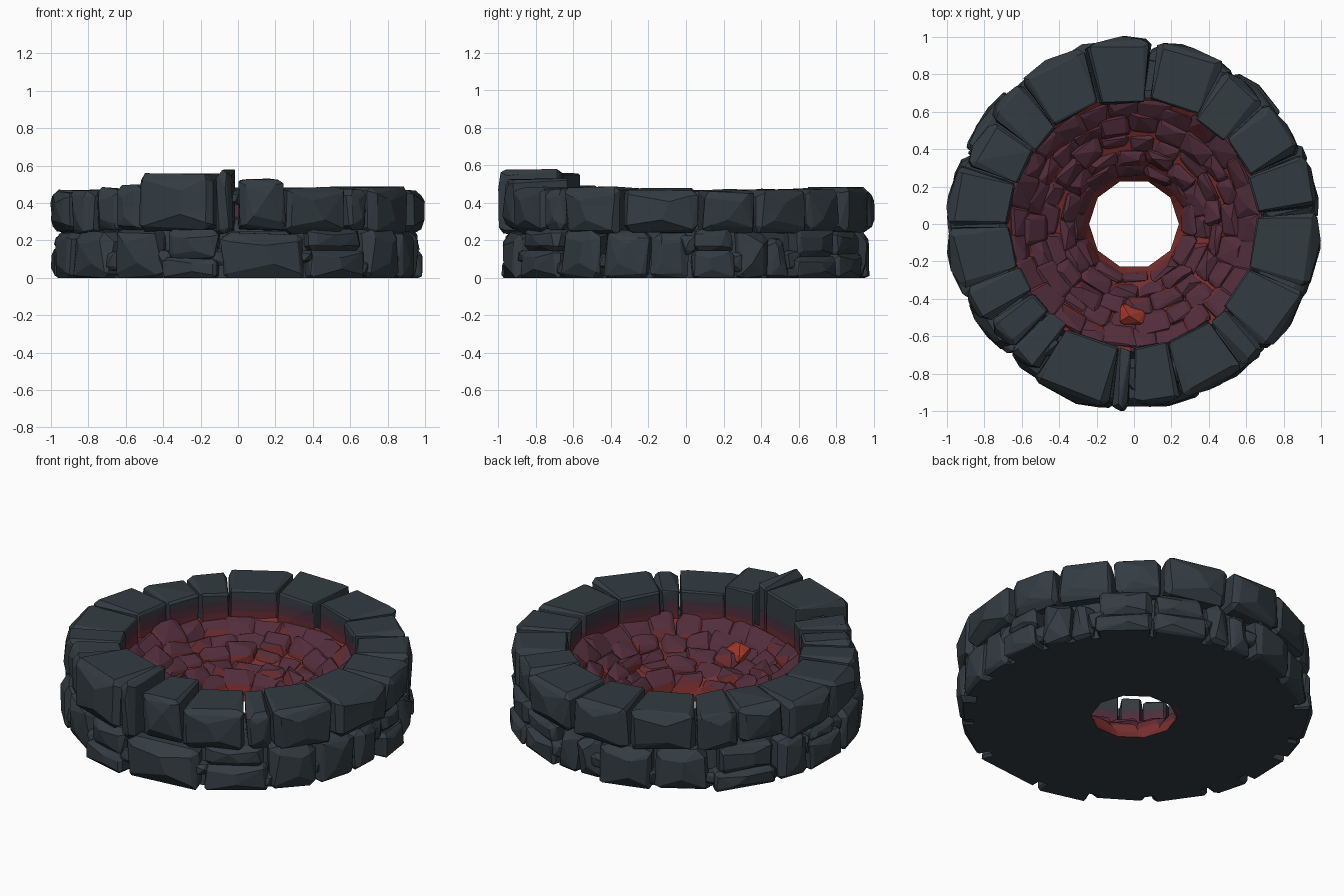
import bpy, bmesh, math, random
from mathutils import Vector

if "Cube" in bpy.data.objects:
    bpy.data.objects.remove(bpy.data.objects["Cube"])

random.seed(11)
R = random.uniform


def material(name, rgb):
    m = bpy.data.materials.new(name)
    m.diffuse_color = [((c / 255 + 0.055) / 1.055) ** 2.4 for c in rgb] + [1]
    m.use_nodes = True
    m.node_tree.nodes["Principled BSDF"].inputs["Base Color"].default_value = m.diffuse_color
    return m


MATS = [material("slate grey", (51, 60, 66)), material("plum grey", (66, 50, 60)),
        material("maroon", (82, 45, 59)), material("deep red", (104, 44, 50)),
        material("dull red", (122, 47, 46)), material("ember red", (158, 54, 42))]
GREY, PLUM, MAROON, DEEP, DULL, EMBER = range(6)

# bowl surface: radius, height
BOWL = [(0.24, 0.0), (0.27, 0.09), (0.36, 0.16), (0.48, 0.21), (0.58, 0.26), (0.68, 0.34)]


def bowl_z(r):
    for (r0, z0), (r1, z1) in zip(BOWL, BOWL[1:]):
        if r <= r1:
            return z0 + (z1 - z0) * max(0, (r - r0) / (r1 - r0))
    return BOWL[-1][1]


def polar(a, r, z):
    a = math.radians(a)
    return Vector((r * math.cos(a), r * math.sin(a), z))


def stone(main, a0, a1, r0, r1, z0, z1, paint, jit=0.012, ch=0.035, bowl=False, cuts=()):
    """chamfered wedge block from jittered corner points, added to main"""
    bm = bmesh.new()
    mid = (a0 + a1) / 2
    rm, zm = (r0 + r1) / 2, (z0 + z1) / 2
    deg = math.degrees(1 / rm)
    for a in (a0, a1):
        for r in (r0, r1):
            for z in (z0, z1):
                ja, jr, jz = R(0, jit) * deg, R(0, jit), R(0, jit)
                if z == 0:
                    jz = 0
                ca = a + math.copysign(ja, mid - a)
                cr = r + math.copysign(jr, rm - r)
                cz = z + math.copysign(jz, zm - z)
                for k in range(3):
                    c = [R(0.3, 1) * ch, R(0.3, 1) * ch, R(0.3, 1) * ch]
                    if r == r0 and not bowl:
                        c = [v * 0.35 for v in c]
                    if z == 0:
                        c = [v * 0.6 for v in c]
                    c[k] = 0
                    pa = ca + math.copysign(c[0] * deg, mid - a)
                    pr = cr + math.copysign(c[1], rm - r)
                    pz = cz + math.copysign(c[2], zm - z)
                    if bowl:
                        pr = max(pr, .245)
                        pz += bowl_z(pr)
                    bm.verts.new(polar(pa, pr, max(pz, 0)))
    # slight bulge outside, or a craggy peak in the bowl
    if bowl:
        pr = R(r0 + 0.02, r1 - 0.02)
        bm.verts.new(polar(mid + R(-.3, .3) * (a1 - a0), pr, bowl_z(pr) + z1 + R(0, 0.02)))
    else:
        for f in (0.3, 0.7):
            bm.verts.new(polar(mid + R(-.2, .2) * (a1 - a0), r1 + R(0.0, 0.012), z0 + (z1 - z0) * f))
    res = bmesh.ops.convex_hull(bm, input=bm.verts[:])
    junk = {g for g in res["geom_interior"] + res["geom_unused"] if isinstance(g, bmesh.types.BMVert)}
    bmesh.ops.delete(bm, geom=list(junk), context='VERTS')
    bmesh.ops.dissolve_limit(bm, angle_limit=math.radians(7), verts=bm.verts[:], edges=bm.edges[:])
    for z in cuts:
        bmesh.ops.bisect_plane(bm, geom=bm.verts[:] + bm.edges[:] + bm.faces[:],
                               plane_co=(0, 0, z), plane_no=(0, 0, 1))
    bmesh.ops.recalc_face_normals(bm, faces=bm.faces[:])
    for f in bm.faces:
        f.material_index = paint(f.calc_center_median(), f.normal)
    tmp = bpy.data.meshes.new("tmp")
    bm.to_mesh(tmp)
    bm.free()
    main.from_mesh(tmp)
    bpy.data.meshes.remove(tmp)


def finish(bm, name):
    me = bpy.data.meshes.new(name)
    for m in MATS:
        me.materials.append(m)
    bm.to_mesh(me)
    bm.free()
    ob = bpy.data.objects.new(name, me)
    bpy.context.collection.objects.link(ob)


def paint_rim(c, n):
    """inner faces glow redder towards the bottom"""
    radial = Vector((c.x, c.y, 0)).normalized()
    if n.dot(radial) > -0.35:
        return GREY
    return GREY if c.z > 0.425 else PLUM if c.z > 0.39 else MAROON if c.z > 0.35 else DEEP


def paint_bowl(c, n):
    if n.z > 0.6:
        return MAROON
    return (MAROON if random.random() < .5 else DEEP) if n.z > 0.3 else DULL


# upper course: start angle, end angle, outer radius, top height
UPPER = [(84, 106, 1.0, .48), (106, 129, .985, .48), (129, 144, .97, .47), (144, 161, .95, .47),
         (161, 181, 1.0, .465), (181, 201, 1.0, .46), (201, 214, .97, .47), (214, 226, .94, .48),
         (226, 237, .95, .50), (237, 263, 1.0, .555), (263, 269, 1.0, .575), (269.5, 286, .97, .525),
         (286, 308, .965, .485), (308, 317, .97, .48), (317, 339, .985, .485), (339, 364, .995, .475),
         (364.5, 383, .985, .47), (383, 403, .97, .47), (403, 420, .96, .475), (420, 443, .99, .48)]
bm = bmesh.new()
for a0, a1, r, top in UPPER:
    gap = 0.4 if a0 in (84, 269.5, 364.5) else -0.3
    stone(bm, a0 + gap, a1 - 0.1, R(.64, .67), r, R(.225, .25), top + .006, paint_rim,
          jit=.016, ch=.042, cuts=(.425, .39, .35))
finish(bm, "upper_stone_ring")

# lower course, some blocks split in two and with loose chips
bm = bmesh.new()
a = 264.0
grey = lambda c, n: GREY
while a < 264 + 359:
    w = 29 if a == 264 else R(13, 23)
    end = min(a + w, 264 + 360)
    if 264 + 360 - end < 8:
        end = 264 + 360
    r, top = R(.96, .995), R(.245, .27)
    kind = random.random() if a != 264 else 1
    if kind < 0.25:
        h = R(.09, .15)
        stone(bm, a, end, .7, r, 0, h + .02, grey, ch=.03)
        stone(bm, a + R(0, 2), end - R(0, 2), .7, r - R(.0, .03), h, top, grey, ch=.04)
    elif kind < 0.55:
        m = a + (end - a) * R(.35, .65)
        stone(bm, a, m + 1, .7, r, 0, top, grey, jit=.03, ch=.05)
        stone(bm, m - 1, end, .7, r - R(.01, .03), 0, top - R(0, .03), grey, jit=.03, ch=.05)
    else:
        stone(bm, a + .1, end - .1, .7, r, 0, top, grey, jit=.02, ch=.055)
    if random.random() < 0.6:
        h = R(.0, .12)
        stone(bm, end - R(2, 4), end + R(2, 4), .8, .96, h, h + R(.08, .12), grey, jit=.02, ch=.02)
    a = end
finish(bm, "lower_stone_ring")

# craggy rocks lining the bowl, tightly packed
bm = bmesh.new()
for r0, r1, n in ((.245, .33, 12), (.31, .41, 15), (.39, .49, 19), (.47, .58, 22), (.55, .67, 26)):
    step, off = 360 / n, R(0, 20)
    for i in range(n):
        s = off + i * step
        stone(bm, s + R(-4, 0), s + step + R(0, 4), max(.245, r0 + R(-.02, .02)), r1 + R(-.01, .03),
              -.09, R(.0, .035), paint_bowl, jit=.018, ch=.026, bowl=True)
finish(bm, "bowl_rocks")

# glowing ember lump near the front of the bowl
bm = bmesh.new()
stone(bm, 260, 278, .43, .55, -.05, .055, lambda c, n: MAROON if n.z > .9 else EMBER,
      jit=.02, ch=.03, bowl=True)
finish(bm, "ember_rock")

# rubble in the broken joints of the rim
bm = bmesh.new()
for a, r, z in ((265, .67, .36), (269, .76, .38), (228, .7, .4), (286, .74, .38), (236, .74, .41)):
    stone(bm, a - 3, a + 3, r, r + .12, z, z + .09, paint_rim, jit=.025, ch=.03)
finish(bm, "rim_rubble")

# solid core: flat base with hole, dark outside, red bowl inside
bm = bmesh.new()
profile = [(r, max(0, z - (.02 if z else 0))) for r, z in BOWL] + [(.72, .25), (.88, .25), (.9, .0)]
N = 40
rings = []
for i in range(N):
    t = i * 360 / N
    # decagonal hole edge
    k = math.cos(math.radians(18)) / math.cos(math.radians((t % 36) - 18))
    rings.append([bm.verts.new(polar(t, r * (k if r < .25 else 1), z)) for r, z in profile])
for i in range(N):
    p, q = rings[i], rings[(i + 1) % N]
    for j in range(len(profile)):
        l = (j + 1) % len(profile)
        f = bm.faces.new((p[j], q[j], q[l], p[l]))
        f.material_index = DULL if j < 5 else GREY
bmesh.ops.recalc_face_normals(bm, faces=bm.faces[:])
finish(bm, "base_core")
